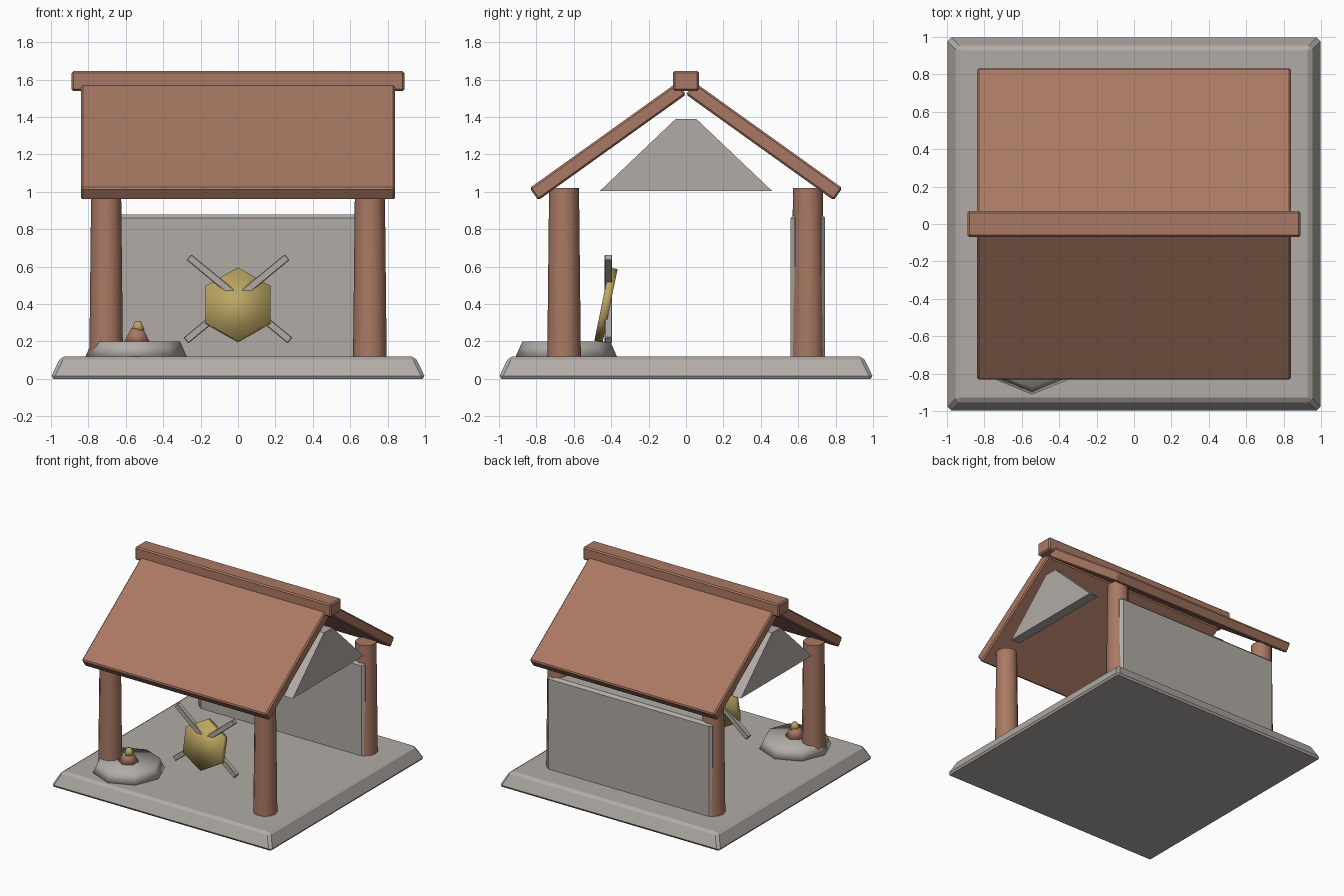
import bpy, bmesh
from math import radians, sin, cos, pi

old = bpy.data.objects.get("Cube")
if old:
    bpy.data.objects.remove(old, do_unlink=True)


def material(name, rgb):
    m = bpy.data.materials.new(name)
    m.use_nodes = True
    m.diffuse_color = (*rgb, 1)
    for n in m.node_tree.nodes:
        if n.type == 'BSDF_PRINCIPLED':
            n.inputs["Base Color"].default_value = (*rgb, 1)
    return m


stone = material("grey_stone", (0.44, 0.41, 0.38))
wood = material("red_brown_wood", (0.40, 0.19, 0.125))
gold = material("dull_gold", (0.50, 0.38, 0.12))


def finish(name, bm, mat, loc, rot=(0, 0, 0), bevel=0, smooth=None):
    bmesh.ops.recalc_face_normals(bm, faces=bm.faces)
    mesh = bpy.data.meshes.new(name)
    bm.to_mesh(mesh)
    bm.free()
    mesh.materials.append(mat)
    ob = bpy.data.objects.new(name, mesh)
    bpy.context.collection.objects.link(ob)
    ob.location = loc
    ob.rotation_euler = [radians(a) for a in rot]
    if bevel:
        mod = ob.modifiers.new("Bevel", 'BEVEL')
        mod.width = bevel
        mod.segments = 1
    if smooth == "all":
        for p in mesh.polygons:
            p.use_smooth = True
    elif smooth == "angle":
        bpy.ops.object.select_all(action='DESELECT')
        ob.select_set(True)
        bpy.context.view_layer.objects.active = ob
        bpy.ops.object.shade_smooth_by_angle(angle=radians(40))
    return ob


def box(name, size, mat, loc, rot=(0, 0, 0), bevel=0, taper=1):
    """Box whose top is scaled by taper."""
    bm = bmesh.new()
    bmesh.ops.create_cube(bm, size=1)
    for v in bm.verts:
        k = taper if v.co.z > 0 else 1
        v.co = (v.co.x * size[0] * k, v.co.y * size[1] * k, v.co.z * size[2])
    return finish(name, bm, mat, loc, rot, bevel)


def frustum(name, sides, r1, r2, z1, z2, mat, x, y, smooth):
    bm = bmesh.new()
    bmesh.ops.create_cone(bm, cap_ends=True, segments=sides,
                          radius1=r1, radius2=r2, depth=z2 - z1)
    return finish(name, bm, mat, (x, y, (z1 + z2) / 2), smooth=smooth)


def prism(name, profile, thick, mat, loc, rot=(0, 0, 0), smooth=None):
    """Extrude a (y, z) profile along x, centred."""
    bm = bmesh.new()
    face = bm.faces.new([bm.verts.new((-thick / 2, y, z)) for y, z in profile])
    res = bmesh.ops.extrude_face_region(bm, geom=[face])
    new = [g for g in res["geom"] if isinstance(g, bmesh.types.BMVert)]
    bmesh.ops.translate(bm, verts=new, vec=(thick, 0, 0))
    return finish(name, bm, mat, loc, rot, smooth=smooth)


# Floor slab and back wall
box("base_slab", (2.01, 2.01, 0.12), stone, (0, 0, 0.06), bevel=0.018, taper=0.942)
box("back_wall", (1.5, 0.185, 0.78), stone, (0, 0.652, 0.49), bevel=0.02)

# Corner posts
for sx, side in ((-1, "right"), (1, "left")):
    for sy, end in ((-1, "front"), (1, "back")):
        frustum(f"{end}_{side}_post", 12, 0.09, 0.08, 0.11, 1.02, wood,
                sx * 0.705, sy * 0.652, "angle")

# Roof slabs and ridge beam
for s, end in ((-1, "front"), (1, "back")):
    box(f"{end}_roof", (1.68, 0.971, 0.08), wood, (0, s * 0.418, 1.27),
        rot=(-s * 35.6, 0, 0), bevel=0.01)
box("ridge_beam", (1.78, 0.14, 0.107), wood, (0, 0, 1.592), bevel=0.01)

# Gable panels under the roof ends
gable = [(-0.46, 1.005), (0.46, 1.005), (0.055, 1.39), (-0.055, 1.39)]
for s, side in ((-1, "right"), (1, "left")):
    prism(f"{side}_gable", gable, 0.08, stone, (s * 0.78, 0, 0))

# Leaning six-sided shield with two crossed bars
hexagon = [(0.2 * sin(i * pi / 3), 0.2 * cos(i * pi / 3)) for i in range(6)]
prism("shield", hexagon, 0.045, gold, (0, -0.428, 0.395), (0, 11.5, 90), "all")
for s, side in ((-1, "right"), (1, "left")):
    box(f"{side}_crossed_bar", (0.7, 0.04, 0.04), stone,
        (-s * 0.008, -0.415, 0.428), rot=(0, -s * 39.5, 0), bevel=0.004)

# Stone mound with a small fire
frustum("mound", 8, 0.275, 0.235, 0.11, 0.2, stone, -0.545, -0.64, "all")
frustum("ember_cone", 6, 0.08, 0.037, 0.195, 0.27, wood, -0.54, -0.65, "all")
frustum("flame_tip", 6, 0.042, 0.018, 0.26, 0.31, gold, -0.535, -0.65, "all")
